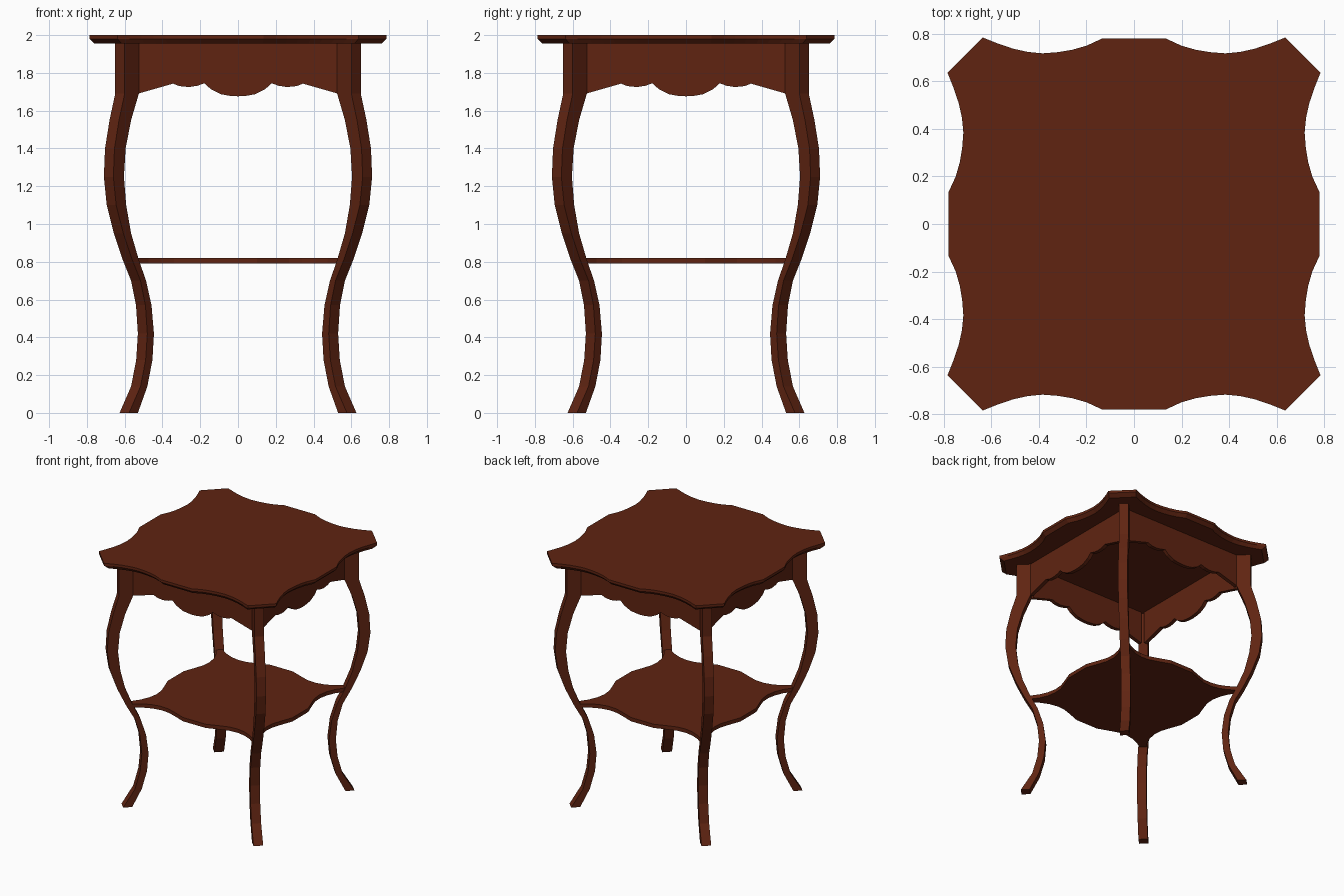
import bpy, bmesh, math
from mathutils import Matrix

if "Cube" in bpy.data.objects:
    bpy.data.objects.remove(bpy.data.objects["Cube"])

wood = bpy.data.materials.new("dark red wood")
wood.diffuse_color = (0.115, 0.0175, 0.0058, 1)
wood.use_nodes = True
wood.node_tree.nodes["Principled BSDF"].inputs["Base Color"].default_value = wood.diffuse_color


def loft(name, rings, turn=0.0):
    """Skin a stack of equal-length rings, cap both ends, turn about z."""
    bm = bmesh.new()
    loops = [[bm.verts.new(p) for p in ring] for ring in rings]
    n = len(loops[0])
    for a, b in zip(loops, loops[1:]):
        for i in range(n):
            j = (i + 1) % n
            bm.faces.new((a[i], a[j], b[j], b[i]))
    bm.faces.new(loops[0][::-1])
    bm.faces.new(loops[-1])
    bmesh.ops.recalc_face_normals(bm, faces=bm.faces)
    bm.transform(Matrix.Rotation(turn, 4, 'Z'))
    me = bpy.data.meshes.new(name)
    bm.to_mesh(me)
    bm.free()
    me.materials.append(wood)
    ob = bpy.data.objects.new(name, me)
    bpy.context.collection.objects.link(ob)
    return ob


def four_sided(half):
    """Mirror half an edge (corner to middle, +y side), then repeat it on four sides."""
    edge = half + [(-x, y) for x, y in reversed(half)]
    out = []
    for k in range(4):
        c, s = [(1, 0), (0, 1), (-1, 0), (0, -1)][k]
        out += [(c * x - s * y, s * x + c * y) for x, y in edge]
    return out


def slab(name, outline, layers):
    return loft(name, [[(x * s, y * s, z) for x, y in outline] for z, s in layers])


# Tabletop: scalloped outline, clipped corners, bevelled underside
top = four_sided([(.637, .785), (.575, .76), (.51, .738), (.447, .724), (.385, .718),
                  (.32, .723), (.26, .733), (.2, .75), (.135, .78)])
slab("tabletop", top, [(1.955, .967), (1.98, 1), (2.0, 1)])

# Lower shelf: narrow corners reaching into the legs
shelf = four_sided([(.535, .57), (.475, .528), (.41, .5), (.34, .487),
                    (.27, .492), (.2, .515), (.1, .552)])
slab("shelf", shelf, [(.79, 1), (.82, 1)])

# Legs: S-curved, set diagonally (height, outer reach, inner reach)
leg = [(0, .627, .53), (.14, .566, .48), (.28, .539, .453), (.42, .53, .445),
       (.57, .54, .458), (.7, .566, .487), (.81, .61, .525), (.95, .657, .566),
       (1.1, .695, .592), (1.25, .71, .604), (1.4, .704, .595), (1.55, .68, .566),
       (1.69, .65, .525), (1.956, .65, .525)]
w = .05
leg_rings = [[(o, o - w, z), (o - w, o, z), (i, i + w, z), (i + w, i, z)] for z, o, i in leg]

# Apron boards: scalloped lower edge
half = [(.53, 1.69), (.344, 1.743), (.31, 1.73), (.26, 1.725), (.215, 1.732), (.178, 1.745),
        (.143, 1.713), (.09, 1.687), (.045, 1.679)]
profile = [(.53, 1.956)] + half + [(0, 1.676)]
profile += [(-x, z) for x, z in reversed(half)] + [(-.53, 1.956)]
apron_rings = [[(x, y, z) for x, z in profile] for y in (-.575, -.545)]

for k, side in enumerate(("front", "right", "back", "left")):
    loft(side + "_apron", apron_rings, k * math.pi / 2)
for k, corner in enumerate(("back_right", "back_left", "front_left", "front_right")):
    loft(corner + "_leg", leg_rings, k * math.pi / 2)
